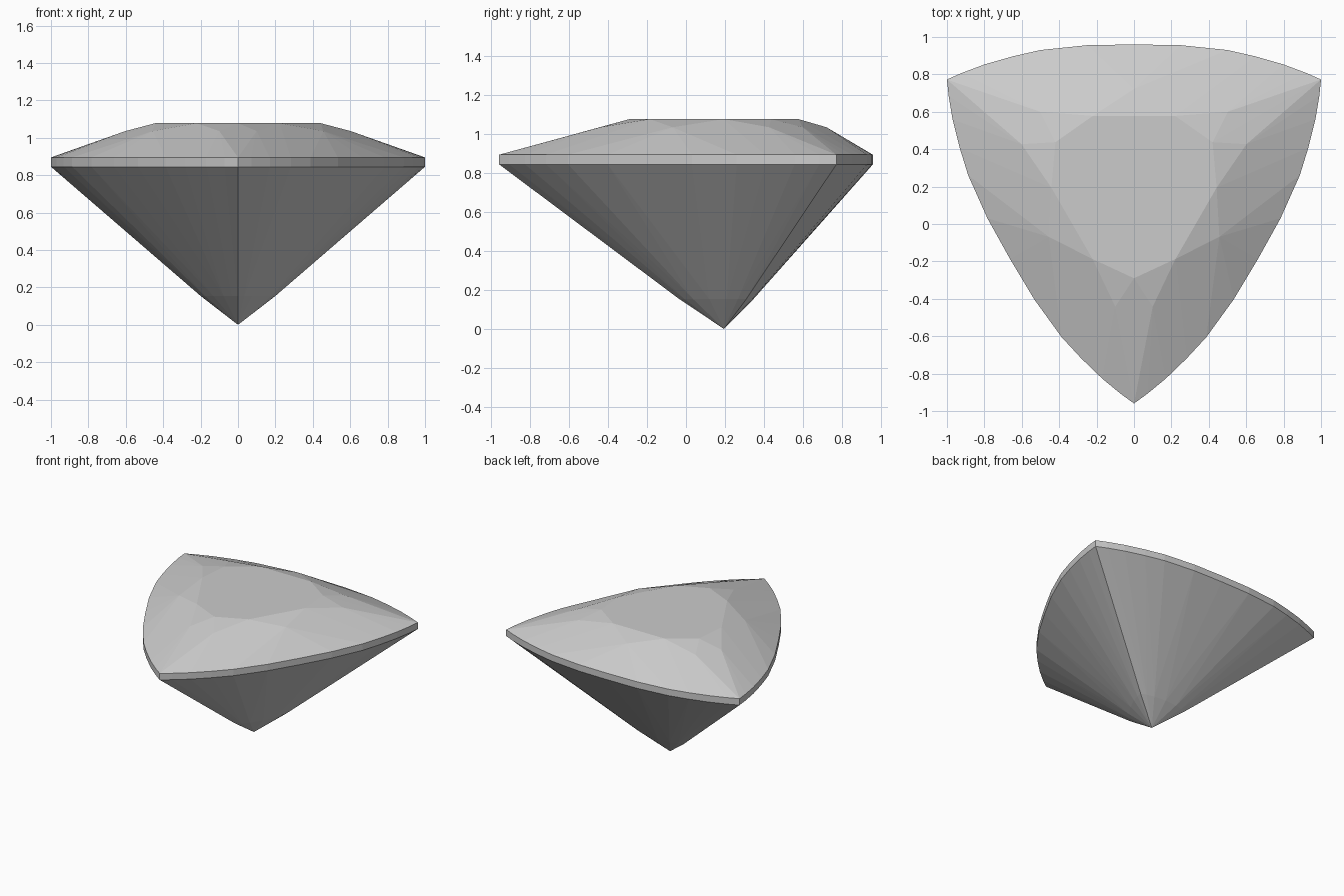
import bpy, bmesh, math
from mathutils import Vector, Matrix

if "Cube" in bpy.data.objects:
    bpy.data.objects.remove(bpy.data.objects["Cube"])

CENTRE_Y = 0.195          # culet position; the stone has three-fold symmetry about it
bm = bmesh.new()


def add_threefold(x, y, z, mirror=True):
    """Add a point (relative to the culet axis), its mirror and the 120 degree copies."""
    for sx in ((1, -1) if mirror and x else (1,)):
        for k in range(3):
            p = Matrix.Rotation(math.radians(120 * k), 3, 'Z') @ Vector((sx * x, y, z))
            bm.verts.new((p.x, p.y + CENTRE_Y, p.z))


# girdle: bulged side profile, half of one side, as a thin vertical band
side = [(0, 0.765), (0.25, 0.761), (0.5, 0.735), (0.65, 0.701), (0.8, 0.658), (0.92, 0.613)]
for z in (0.845, 0.895):
    for x, y in side:
        add_threefold(x, y, z)
    add_threefold(0, -1.1547, z)      # pointed corners

# crown: table outline, then the facet junctions below it
add_threefold(0, -0.485, 1.078)
add_threefold(0.22, 0.383, 1.078)
add_threefold(0.1, -0.637, 1.036)
add_threefold(0, 0.527, 1.036)

# pavilion: fan down to the culet with a slight break near the tip
add_threefold(0, -0.229, 0.153)
for x, y in side[::2]:
    add_threefold(x * 0.198, y * 0.198, 0.153)
bm.verts.new((0, CENTRE_Y, 0))

# the stone is convex, so its facets are the hull of these points
bmesh.ops.remove_doubles(bm, verts=bm.verts, dist=0.0005)
hull = bmesh.ops.convex_hull(bm, input=bm.verts)
loose = [v for v in bm.verts if not v.link_faces]
bmesh.ops.delete(bm, geom=loose, context='VERTS')
bmesh.ops.dissolve_limit(bm, angle_limit=math.radians(0.5), verts=bm.verts, edges=bm.edges)
bmesh.ops.recalc_face_normals(bm, faces=bm.faces)

mesh = bpy.data.meshes.new("trillion_gem")
bm.to_mesh(mesh)
bm.free()
gem = bpy.data.objects.new("trillion_gem", mesh)
bpy.context.collection.objects.link(gem)
